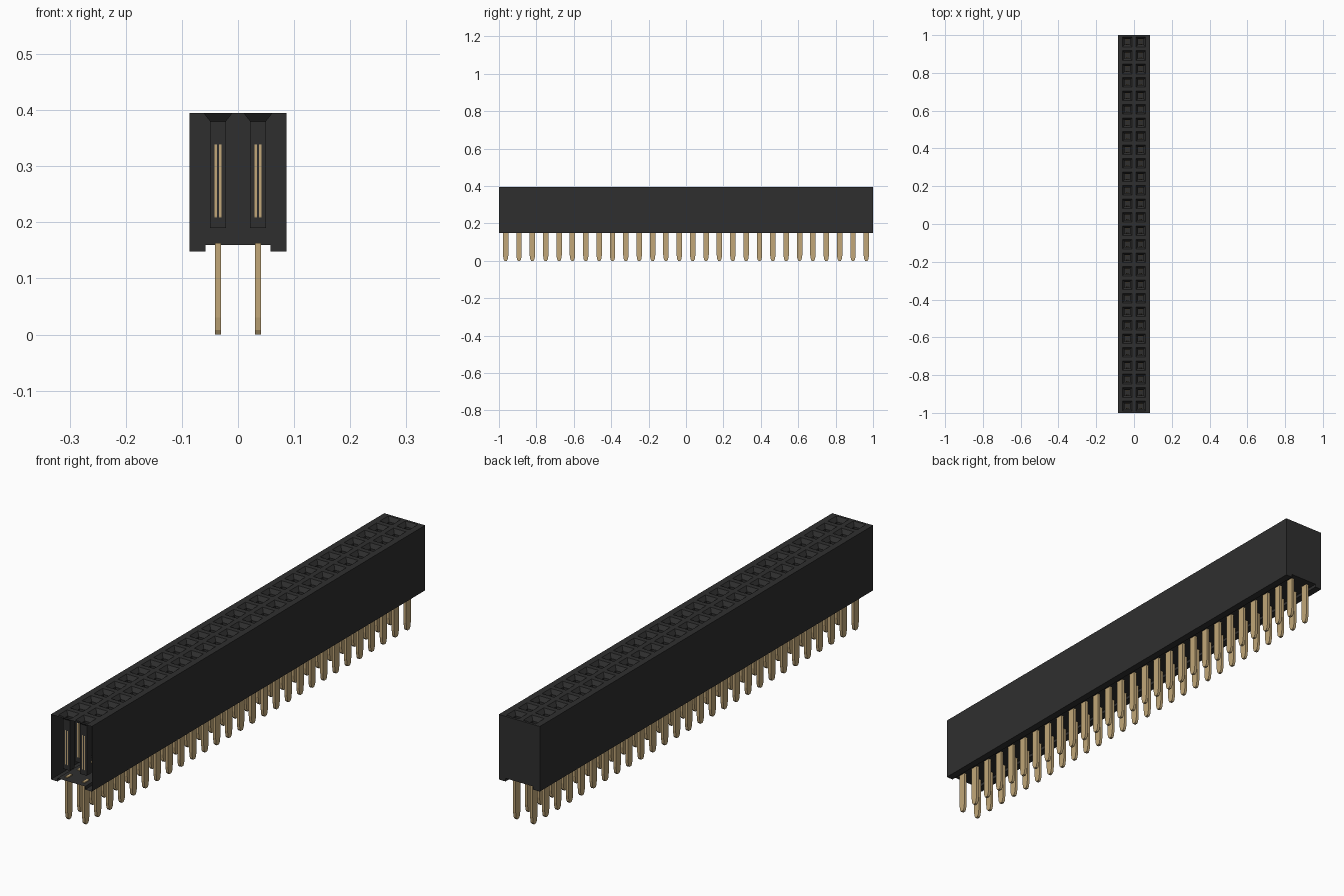
import bpy, bmesh

if "Cube" in bpy.data.objects:
    bpy.data.objects.remove(bpy.data.objects["Cube"], do_unlink=True)

ROWS = 28
PITCH = 2.0 / ROWS
HALF = PITCH / 2
Z_TOP = 0.395


def material(name, rgb, roughness):
    mat = bpy.data.materials.new(name)
    mat.use_nodes = True
    mat.diffuse_color = (*rgb, 1)
    bsdf = mat.node_tree.nodes["Principled BSDF"]
    bsdf.inputs["Base Color"].default_value = (*rgb, 1)
    bsdf.inputs["Roughness"].default_value = roughness
    return mat


black = material("black plastic", (0.028, 0.028, 0.028), 0.6)
gold = material("gold metal", (0.54, 0.39, 0.19), 0.4)


def finish(name, bm, mat):
    bmesh.ops.remove_doubles(bm, verts=bm.verts, dist=1e-5)
    bmesh.ops.recalc_face_normals(bm, faces=bm.faces)
    mesh = bpy.data.meshes.new(name)
    bm.to_mesh(mesh)
    bm.free()
    mesh.materials.append(mat)
    obj = bpy.data.objects.new(name, mesh)
    bpy.context.collection.objects.link(obj)
    return obj


def face(bm, points):
    bm.faces.new([bm.verts.new(p) for p in points])


def square(x, y, z, h):
    return [(x - h, y - h, z), (x + h, y - h, z), (x + h, y + h, z), (x - h, y + h, z)]


def add_slab(bm, profile, x0, x1):
    """Extrude a (y, z) outline from x0 to x1."""
    face(bm, [(x0, y, z) for y, z in profile])
    face(bm, [(x1, y, z) for y, z in reversed(profile)])
    for (ya, za), (yb, zb) in zip(profile, profile[1:] + profile[:1]):
        face(bm, [(x0, ya, za), (x0, yb, zb), (x1, yb, zb), (x1, ya, za)])


def repeat_over_grid(obj):
    for label, count, step in (("rows", ROWS, (0, PITCH, 0)), ("columns", 2, (PITCH, 0, 0))):
        mod = obj.modifiers.new(label, 'ARRAY')
        mod.count = count
        mod.use_relative_offset = False
        mod.use_constant_offset = True
        mod.constant_offset_displace = step
    obj.location = (-HALF, -1 + HALF, 0)


# Housing: hollow channel section, open at the front, closed at the back
section = [(-PITCH, Z_TOP), (-0.086, Z_TOP), (-0.086, 0.148), (-0.058, 0.148),
           (-0.058, 0.16), (0.058, 0.16), (0.058, 0.148), (0.086, 0.148),
           (0.086, Z_TOP), (PITCH, Z_TOP)]
bm = bmesh.new()
for row in range(ROWS):
    y0 = -1 + row * PITCH
    y1 = y0 + PITCH
    for (xa, za), (xb, zb) in zip(section, section[1:]):
        face(bm, [(xa, y0, za), (xb, y0, zb), (xb, y1, zb), (xa, y1, za)])
    # Sockets: rim, tapered lead-in, straight shaft and floor
    for x in (-HALF, HALF):
        y = y0 + HALF
        rings = [square(x, y, Z_TOP, HALF), square(x, y, Z_TOP, 0.026),
                 square(x, y, 0.38, 0.014), square(x, y, 0.19, 0.014)]
        for a, b in zip(rings, rings[1:]):
            for i in range(4):
                j = (i + 1) % 4
                face(bm, [a[i], a[j], b[j], b[i]])
        face(bm, rings[-1])
face(bm, [(x, 1, z) for x, z in section] + [(0, 1, Z_TOP)])
finish("housing", bm, black)

# Solder pins: flat blades with tapered tips
blade = [(-0.0145, 0.163), (-0.0145, 0.03), (-0.011, 0.008), (-0.006, 0.0),
         (0.006, 0.0), (0.011, 0.008), (0.0145, 0.03), (0.0145, 0.163)]
bm = bmesh.new()
add_slab(bm, blade, -0.0055, 0.0055)
repeat_over_grid(finish("solder_pins", bm, gold))

# Spring contacts: four slim prongs inside each socket
bm = bmesh.new()
for side in (-1, 1):
    prong = [(side * y, z) for y, z in
             ((0.009, 0.192), (0.0145, 0.21), (0.0145, 0.338), (0.0105, 0.345),
              (0.0085, 0.345), (0.0085, 0.21))]
    for x in (-0.004, 0.004):
        add_slab(bm, prong, x - 0.002, x + 0.002)
repeat_over_grid(finish("spring_contacts", bm, gold))
